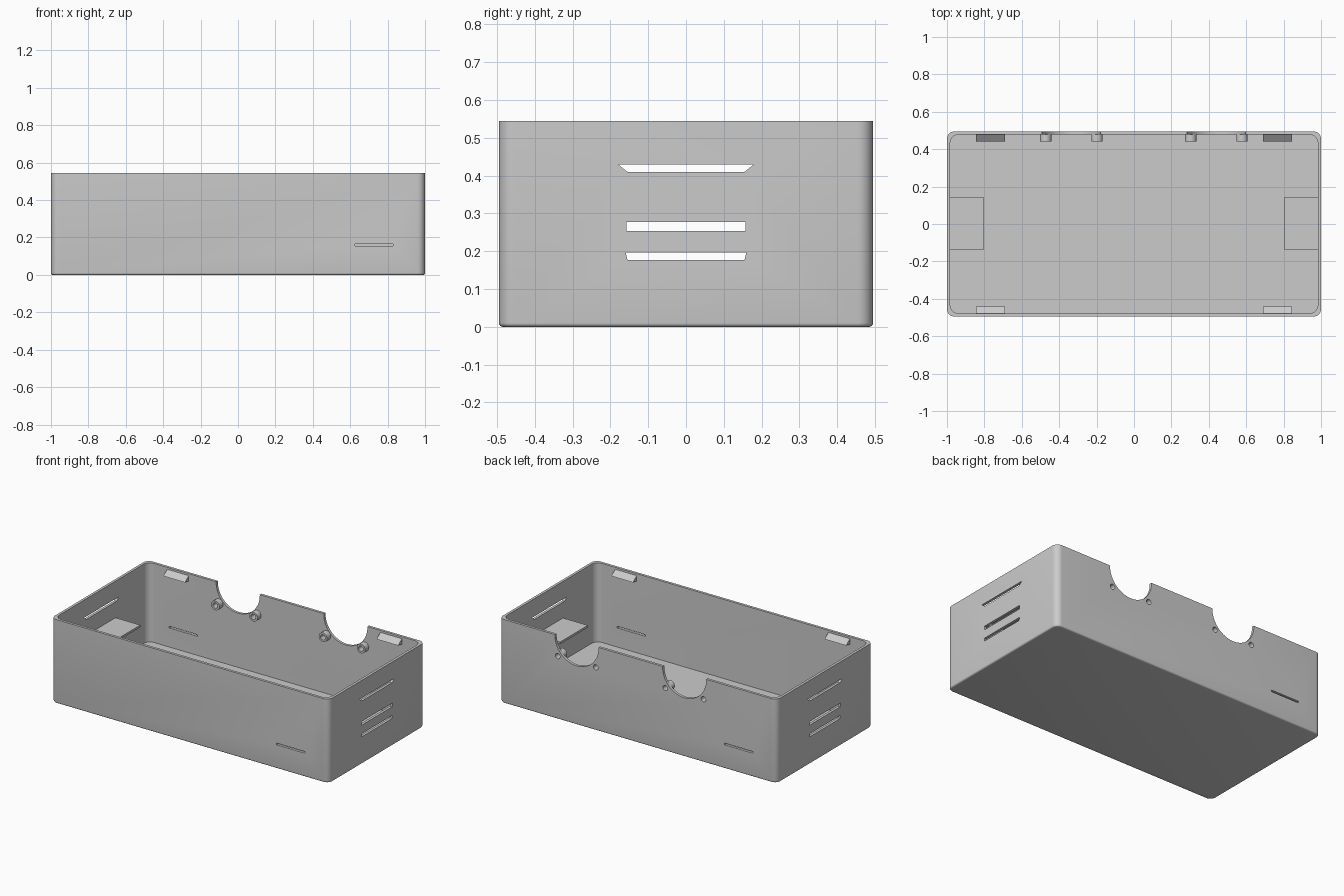
import bpy, bmesh
from math import sin, cos, pi, radians

if "Cube" in bpy.data.objects:
    bpy.data.objects.remove(bpy.data.objects["Cube"])

HX, HY, H = 1.0, 0.495, 0.545      # outer half sizes and height
WALL, FLOOR = 0.017, 0.03
IX, IY = HX - WALL, HY - WALL

grey = bpy.data.materials.new("plain grey")
grey.use_nodes = True
colour = (0.6, 0.6, 0.6, 1)
grey.diffuse_color = colour
for node in grey.node_tree.nodes:
    if node.type == "BSDF_PRINCIPLED":
        node.inputs["Base Color"].default_value = colour


def finish(name, bm):
    bmesh.ops.recalc_face_normals(bm, faces=bm.faces)
    mesh = bpy.data.meshes.new(name)
    bm.to_mesh(mesh)
    bm.free()
    mesh.materials.append(grey)
    obj = bpy.data.objects.new(name, mesh)
    bpy.context.collection.objects.link(obj)
    return obj


def smooth(obj):
    bpy.ops.object.select_all(action="DESELECT")
    obj.select_set(True)
    bpy.context.view_layer.objects.active = obj
    bpy.ops.object.shade_smooth_by_angle(angle=radians(35))


def loft(bm, rings, closed=False):
    """Skin a list of point rings; cap the ends, or join last to first."""
    loops = [[bm.verts.new(p) for p in ring] for ring in rings]
    pairs = list(zip(loops, loops[1:]))
    if closed:
        pairs.append((loops[-1], loops[0]))
    else:
        bm.faces.new(loops[0])
        bm.faces.new(loops[-1])
    for a, b in pairs:
        for i in range(len(a)):
            j = (i + 1) % len(a)
            bm.faces.new((a[i], a[j], b[j], b[i]))


def rounded_rect(hx, hy, r, z, steps=8):
    pts = []
    for k, (sx, sy) in enumerate(((1, 1), (-1, 1), (-1, -1), (1, -1))):
        for i in range(steps + 1):
            a = (k + i / steps) * pi / 2
            pts.append((sx * (hx - r) + r * cos(a), sy * (hy - r) + r * sin(a), z))
    return pts


def circle_y(x, y, z, r, n=32):
    return [(x + r * cos(2 * pi * i / n), y, z + r * sin(2 * pi * i / n)) for i in range(n)]


def prism_x(bm, profile, x0, x1):
    """Extrude a (y, z) profile along x."""
    loft(bm, [[(x, y, z) for y, z in profile] for x in (x0, x1)])


def box(bm, x0, x1, y0, y1, z0, z1):
    prism_x(bm, [(y0, z0), (y1, z0), (y1, z1), (y0, z1)], x0, x1)


# Open tray with rounded corners and a small bottom fillet
bm = bmesh.new()
rings = []
FILLET = 0.01
for i in range(5):
    a = i / 4 * pi / 2
    inset = FILLET * (1 - sin(a))
    rings.append(rounded_rect(HX - inset, HY - inset, 0.04 - inset, FILLET * (1 - cos(a))))
rings += [rounded_rect(HX, HY, 0.04, H),
          rounded_rect(IX, IY, 0.045, H),
          rounded_rect(IX, IY, 0.045, FLOOR)]
loft(bm, rings)
case = finish("case_body", bm)

# Cutters: round rear openings, screw holes, end vents, thin slits
SENSORS = (-0.335, 0.44)
BOSS_X, BOSS_Z, BOSS_R, HOLE_R = 0.137, 0.41, 0.03, 0.017
VENTS = ((0.41, 0.43, 0.155, 0.18), (0.253, 0.277, 0.158, 0.158), (0.177, 0.197, 0.155, 0.16))
bm = bmesh.new()
for cx in SENSORS:
    loft(bm, [circle_y(cx, y, 0.54, 0.157, 64) for y in (0.44, 0.55)])
    for s in (-1, 1):
        loft(bm, [circle_y(cx + s * BOSS_X, y, BOSS_Z, HOLE_R) for y in (0.44, 0.55)])
for s in (-1, 1):
    for z0, z1, w0, w1 in VENTS:
        prism_x(bm, [(-w0, z0), (w0, z0), (w1, z1), (-w1, z1)], s * 0.95, s * 1.05)
    x0, x1 = sorted((s * 0.625, s * 0.83))
    y0, y1 = sorted((-s * 0.45, -s * 0.55))
    box(bm, x0, x1, y0, y1, 0.154, 0.165)
cutter = finish("opening_cutter", bm)
cutter.hide_render = True

cut = case.modifiers.new("openings", "BOOLEAN")
cut.operation = "DIFFERENCE"
cut.solver = "EXACT"
cut.object = cutter
bpy.context.view_layer.objects.active = case
bpy.ops.object.modifier_apply(modifier=cut.name)
bpy.data.objects.remove(cutter)
smooth(case)

# Hollow screw bosses inside the rear wall
for cx in SENSORS:
    for s in (-1, 1):
        x = cx + s * BOSS_X
        bm = bmesh.new()
        loft(bm, [circle_y(x, y, BOSS_Z, r) for y, r in
                  ((0.44, BOSS_R), (IY + 0.003, BOSS_R), (IY + 0.003, HOLE_R), (0.44, HOLE_R))],
             closed=True)
        smooth(finish("screw_boss", bm))

# Shelves at both ends and wedge clips under the rim
for s, side in ((-1, "right"), (1, "left")):
    bm = bmesh.new()
    x0, x1 = sorted((s * 0.805, s * (IX + 0.005)))
    box(bm, x0, x1, -0.14, 0.145, 0.293, 0.307)
    finish(side + "_shelf", bm)
    for t, end in ((-1, "front"), (1, "back")):
        bm = bmesh.new()
        x0, x1 = sorted((s * 0.69, s * 0.845))
        prism_x(bm, [(t * (IY + 0.004), 0.535), (t * 0.44, 0.502), (t * (IY + 0.004), 0.495)], x0, x1)
        finish(side + "_" + end + "_clip", bm)
